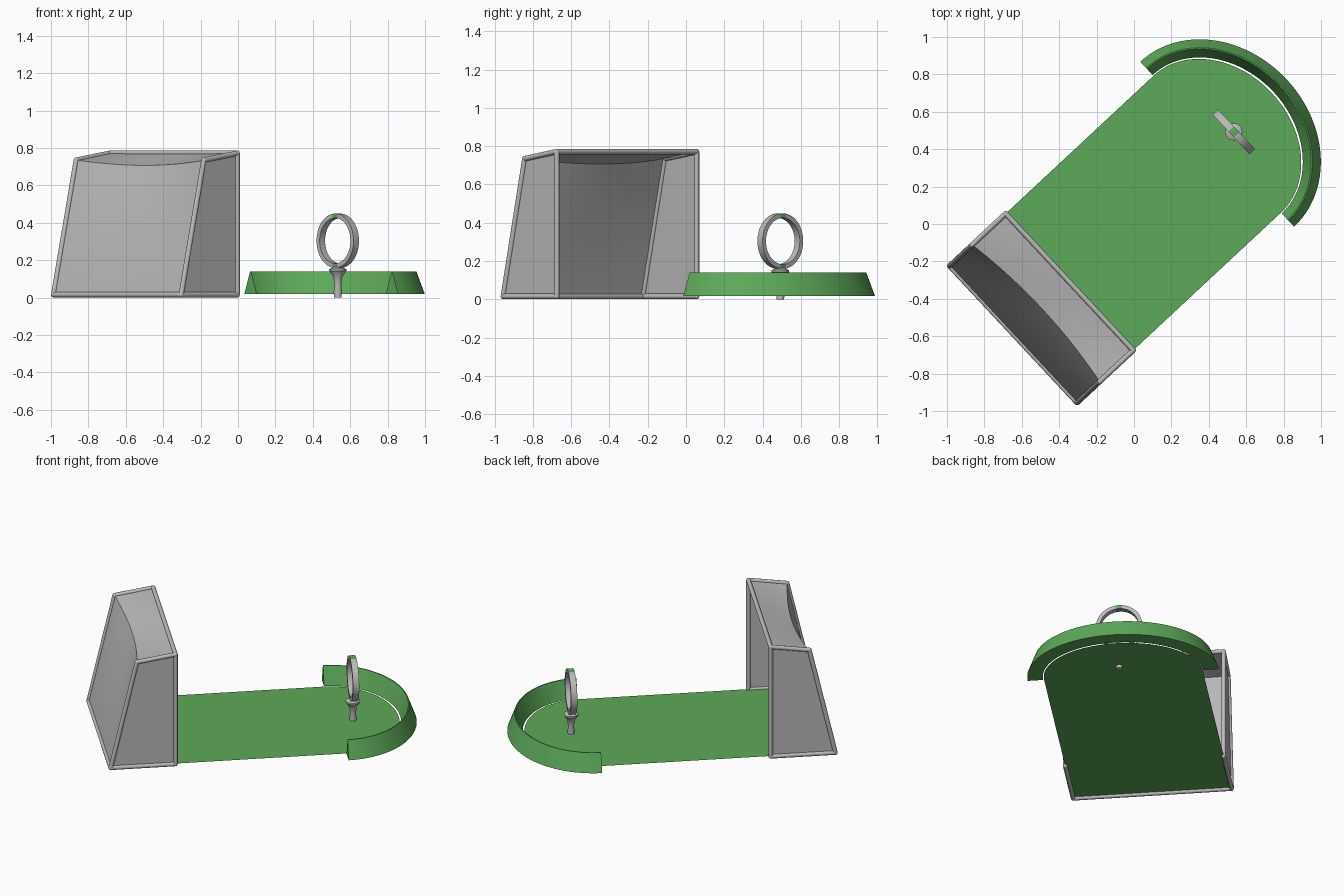
import bpy, bmesh, math
from mathutils import Matrix, Vector

if "Cube" in bpy.data.objects:
    bpy.data.objects.remove(bpy.data.objects["Cube"])

# local frame: x across the goal, y down the pitch, origin midway between the posts
FRAME = Matrix.Translation((-0.345, -0.31, 0)) @ Matrix.Rotation(math.radians(-47), 4, 'Z')


def material(name, rgb):
    m = bpy.data.materials.new(name)
    m.diffuse_color = (*rgb, 1)
    m.use_nodes = True
    m.node_tree.nodes["Principled BSDF"].inputs["Base Color"].default_value = m.diffuse_color
    return m


GREEN = material("grass_green", (0.11, 0.40, 0.10))
GREY = material("light_grey", (0.50, 0.50, 0.50))


def finish(bm, name, mats, smooth=None, fix_normals=True):
    if fix_normals:
        bmesh.ops.recalc_face_normals(bm, faces=bm.faces)
    me = bpy.data.meshes.new(name)
    bm.to_mesh(me)
    bm.free()
    for m in mats:
        me.materials.append(m)
    ob = bpy.data.objects.new(name, me)
    bpy.context.collection.objects.link(ob)
    ob.matrix_world = FRAME
    if smooth:
        bpy.ops.object.select_all(action='DESELECT')
        ob.select_set(True)
        bpy.context.view_layer.objects.active = ob
        bpy.ops.object.shade_smooth_by_angle(angle=math.radians(smooth))
    return ob


def skin(bm, rows, close_rows=False, close_cols=False):
    """Quads between rows of points."""
    vs = [[bm.verts.new(p) for p in r] for r in rows]
    n, k = len(vs), len(vs[0])
    for i in range(n if close_rows else n - 1):
        for j in range(k if close_cols else k - 1):
            a, b = vs[i], vs[(i + 1) % n]
            bm.faces.new((a[j], a[(j + 1) % k], b[(j + 1) % k], b[j]))
    return vs


W, END = 0.50, 1.08          # half width of pitch, start of rounded end

# pitch: flat sheet with a half-ellipse end, running under the goal
bm = bmesh.new()
pts = [(-W, -0.41), (W, -0.41)]
pts += [(W * math.cos(math.pi * i / 48), END + 0.40 * math.sin(math.pi * i / 48)) for i in range(49)]
bm.faces.new([bm.verts.new((x, y, 0.018)) for x, y in pts])
bmesh.ops.triangulate(bm, faces=bm.faces[:])
for f in bm.faces:
    f.normal_update()
    if f.normal.z < 0:
        f.normal_flip()
finish(bm, "pitch", [GREEN], fix_normals=False)

# end wall: triangular section swept round the half ellipse
bm = bmesh.new()
section = [(0.0, 0.018), (0.045, 0.139), (0.052, 0.139), (0.097, 0.018)]
rows = []
for i in range(49):
    a = math.pi * i / 48
    rows.append([((0.603 - d) * math.cos(a), END + (0.508 - d) * math.sin(a), z) for d, z in section])
vs = skin(bm, rows, close_cols=True)
bm.faces.new(vs[0])
bm.faces.new(vs[-1])
finish(bm, "end_wall", [GREEN], 30)

# goal frame: round bars with ball joints
R = 0.014
FT, BT, BB, FB = (0, 0.772), (-0.245, 0.735), (-0.41, 0.015), (0, 0.015)   # (y, z)


def bar(bm, a, b):
    a, b = Vector(a), Vector(b)
    rot = (b - a).to_track_quat('Z', 'Y').to_matrix().to_4x4()
    bmesh.ops.create_cone(bm, cap_ends=True, segments=12, radius1=R, radius2=R,
                          depth=(b - a).length, matrix=Matrix.Translation((a + b) / 2) @ rot)
    for p in (a, b):
        bmesh.ops.create_uvsphere(bm, u_segments=12, v_segments=8, radius=R, matrix=Matrix.Translation(p))


bm = bmesh.new()
loop = [FT, BT, BB, FB]
for s in (-W, W):
    for p, q in zip(loop, loop[1:] + loop[:1]):
        bar(bm, (s, *p), (s, *q))
for p in (FT, BB):
    bar(bm, (-W, *p), (W, *p))
finish(bm, "goal_frame", [GREY], 40)

# net: sagging top and back
bm = bmesh.new()
N = 10
profile = []
for i in range(N):
    t = i / N
    profile.append((FT[0] + (BT[0] - FT[0]) * t, FT[1] + (BT[1] - FT[1]) * t, t))
for i in range(2 * N + 1):
    t = i / (2 * N)
    profile.append((BT[0] + (BB[0] - BT[0]) * t, BT[1] + (BB[1] - BT[1]) * t, (1 - t) ** 2))
rows = []
for y, z, w in profile:
    row = []
    for j in range(25):
        s = -1 + j / 12
        sag = w * (1 - s * s)
        row.append((W * s, y + 0.04 * sag, z - 0.028 * sag))
    rows.append(row)
skin(bm, rows)
finish(bm, "net_top_and_back", [GREY], 50)

# net: flat sides
for name, s in (("net_left", -W), ("net_right", W)):
    bm = bmesh.new()
    bm.faces.new([bm.verts.new((s, *p)) for p in loop])
    finish(bm, name, [GREY])

# ring stand: turned stem
CX, CY = 0.012, 1.19
bm = bmesh.new()
turned = [(0.001, 0.0), (0.020, 0.0), (0.022, 0.03), (0.019, 0.07), (0.024, 0.11),
          (0.040, 0.135), (0.046, 0.142), (0.046, 0.152), (0.02, 0.165), (0.001, 0.165)]
skin(bm, [[(CX + r * math.cos(k * math.pi / 12), CY + r * math.sin(k * math.pi / 12), z)
           for k in range(24)] for r, z in turned], close_cols=True)
finish(bm, "ring_stem", [GREY], 40)

# upright ring with green inlays at top and bottom
bm = bmesh.new()
rows = []
for i in range(64):
    a = 2 * math.pi * (i + 0.5) / 64
    rows.append([(CX + r * math.cos(a), CY + d, 0.304 + r * math.sin(a))
                 for r, d in ((0.145, -0.02), (0.145, 0.02), (0.121, 0.02), (0.121, -0.02))])
skin(bm, rows, close_rows=True, close_cols=True)
for f in bm.faces:
    if abs(f.calc_center_median().x - CX) < 0.02:
        f.material_index = 1
finish(bm, "ring", [GREY, GREEN], 30)
